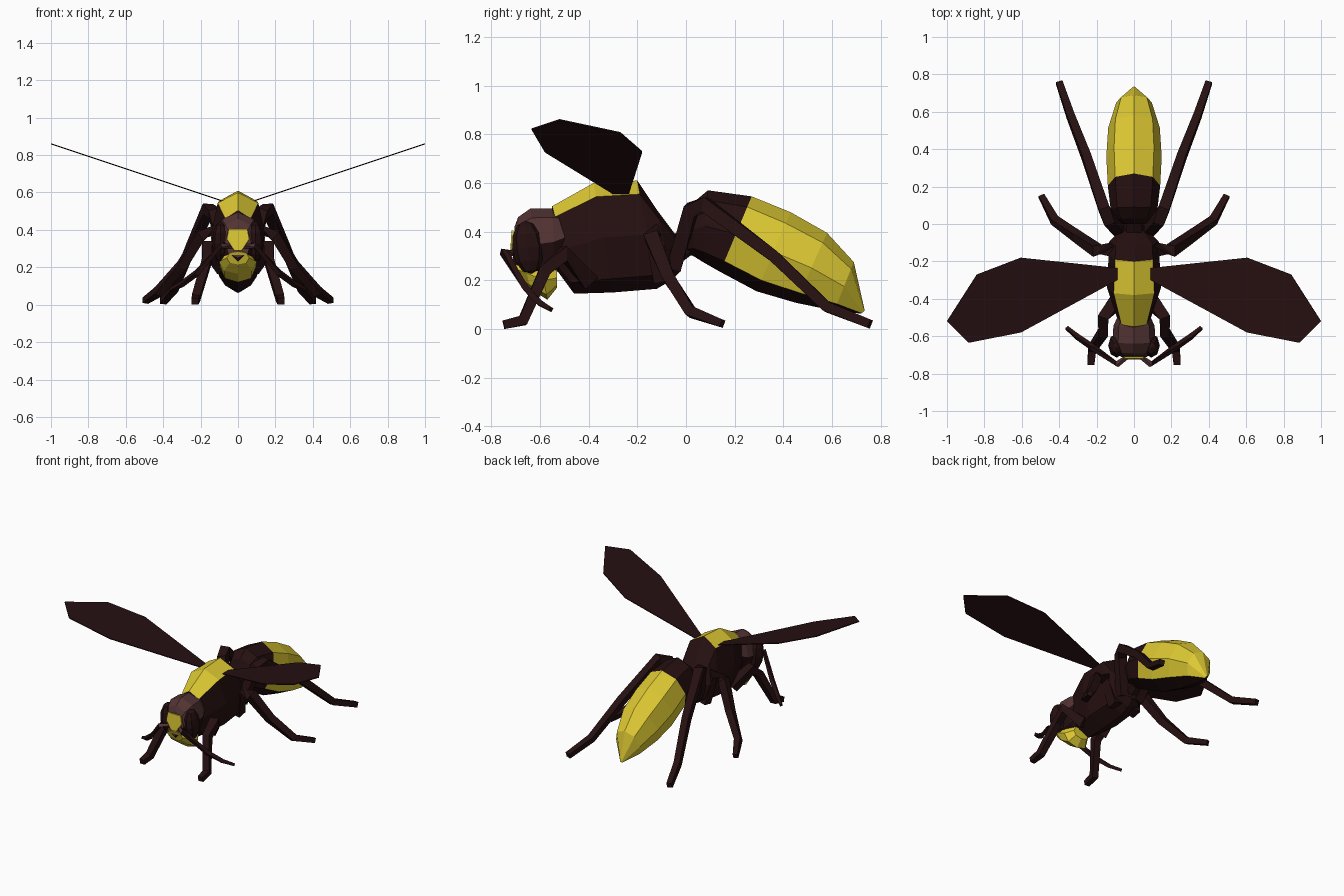
import bpy, bmesh
from mathutils import Vector, Matrix

if "Cube" in bpy.data.objects:
    bpy.data.objects.remove(bpy.data.objects["Cube"])


def material(name, rgb):
    m = bpy.data.materials.new(name)
    m.diffuse_color = (*rgb, 1)
    m.use_nodes = True
    m.node_tree.nodes["Principled BSDF"].inputs["Base Color"].default_value = m.diffuse_color
    return m


DARK = material("dark_brown", (0.019, 0.005, 0.0055))
YELLOW = material("yellow", (0.72, 0.58, 0.033))
BROWN = material("mid_brown", (0.085, 0.033, 0.033))


def finish(name, bm, mats, mirror=False, thickness=0):
    bmesh.ops.recalc_face_normals(bm, faces=bm.faces)
    me = bpy.data.meshes.new(name)
    bm.to_mesh(me)
    bm.free()
    for m in mats:
        me.materials.append(m)
    ob = bpy.data.objects.new(name, me)
    bpy.context.collection.objects.link(ob)
    if thickness:
        s = ob.modifiers.new("Solidify", 'SOLIDIFY')
        s.thickness, s.offset = thickness, 0
    if mirror:
        ob.modifiers.new("Mirror", 'MIRROR').use_clip = False
    return ob


def skin(bm, rings, rule=lambda i, j: 0):
    """Join rings of vertices into a capped tube, colouring by segment and sector."""
    n = len(rings[0])
    for i in range(len(rings) - 1):
        for j in range(n):
            k = (j + 1) % n
            f = bm.faces.new((rings[i][j], rings[i][k], rings[i + 1][k], rings[i + 1][j]))
            f.material_index = rule(i, j)
    bm.faces.new(rings[0])
    bm.faces.new(rings[-1])


def body(name, stations, mats, k=0.74, rule=lambda i, j: 0):
    """Eight-sided loft; station = top y, top z, bottom y, bottom z, half width."""
    section = [(0, 1), (k, k), (1, 0), (k, -k), (0, -1), (-k, -k), (-1, 0), (-k, k)]
    bm = bmesh.new()
    rings = []
    for yt, zt, yb, zb, w in stations:
        mid = Vector((0, (yt + yb) / 2, (zt + zb) / 2))
        half = Vector((0, (yt - yb) / 2, (zt - zb) / 2))
        rings.append([bm.verts.new(mid + half * b + Vector((a * w, 0, 0))) for a, b in section])
    skin(bm, rings, rule)
    return finish(name, bm, mats)


def limb(name, path, mats, rule=lambda i, j: 0):
    """Square-section tube through (x, y, z, half thickness), mirrored in x."""
    bm = bmesh.new()
    pts = [Vector(p[:3]) for p in path]
    rings = []
    for i, p in enumerate(pts):
        t = Vector((0, 0, 0))
        if i > 0:
            t += (p - pts[i - 1]).normalized()
        if i < len(pts) - 1:
            t += (pts[i + 1] - p).normalized()
        t.normalize()
        a = Vector((1, 0, 0))
        a = (a - t * a.dot(t)).normalized()
        b = t.cross(a)
        r = path[i][3]
        ring = []
        for u, v in ((1, 1), (-1, 1), (-1, -1), (1, -1)):
            q = p + a * u * r + b * v * r
            q.z = max(q.z, 0)
            ring.append(bm.verts.new(q))
        rings.append(ring)
    skin(bm, rings, rule)
    return finish(name, bm, mats, mirror=True)


# Thorax with yellow back plate
body("thorax", [
    (-0.56, 0.46, -0.53, 0.24, 0.06),
    (-0.55, 0.505, -0.46, 0.145, 0.09),
    (-0.38, 0.60, -0.30, 0.15, 0.145),
    (-0.20, 0.61, -0.12, 0.165, 0.135),
    (-0.12, 0.49, -0.06, 0.20, 0.13),
    (-0.03, 0.37, -0.02, 0.24, 0.06)], [DARK, YELLOW], 0.75,
    lambda i, j: 1 if j in (0, 7) and i in (1, 2) else 0)

# Waist
body("waist", [(-0.07, 0.38, -0.05, 0.25, 0.06),
               (0.03, 0.43, 0.03, 0.31, 0.05)], [DARK])

# Abdomen: dark front and underside, yellow elsewhere
body("abdomen", [
    (0.00, 0.43, 0.00, 0.31, 0.06),
    (0.03, 0.52, 0.03, 0.30, 0.10),
    (0.09, 0.57, 0.07, 0.275, 0.125),
    (0.27, 0.545, 0.14, 0.235, 0.14),
    (0.43, 0.48, 0.29, 0.155, 0.148),
    (0.58, 0.395, 0.45, 0.108, 0.138),
    (0.69, 0.275, 0.61, 0.075, 0.095),
    (0.735, 0.075, 0.72, 0.063, 0.008)], [DARK, YELLOW], 0.72,
    lambda i, j: 1 if i >= 3 and j not in (3, 4) else 0)

# Head
body("head", [
    (-0.50, 0.48, -0.50, 0.27, 0.09),
    (-0.55, 0.495, -0.54, 0.22, 0.11),
    (-0.64, 0.495, -0.61, 0.20, 0.115),
    (-0.69, 0.46, -0.68, 0.20, 0.09),
    (-0.705, 0.42, -0.715, 0.25, 0.07)], [BROWN, DARK], 0.74,
    lambda i, j: 1 if j in (2, 3, 4, 5) else 0)

# Yellow lower face
body("lower_face", [
    (-0.53, 0.25, -0.53, 0.17, 0.06),
    (-0.60, 0.28, -0.57, 0.12, 0.095),
    (-0.67, 0.295, -0.64, 0.165, 0.10),
    (-0.722, 0.285, -0.695, 0.215, 0.06)], [YELLOW])

# Yellow forehead plate
bm = bmesh.new()
bm.faces.new([bm.verts.new((x, -0.712 - 0.06 * (0.42 - z), z)) for x, z in
              ((0.05, 0.405), (0.06, 0.35), (0.02, 0.29), (-0.02, 0.29), (-0.06, 0.35), (-0.05, 0.405))])
finish("forehead_plate", bm, [YELLOW], thickness=0.009)

# Eyes
bm = bmesh.new()
bmesh.ops.create_uvsphere(bm, u_segments=8, v_segments=6, radius=1,
                          matrix=Matrix.Translation((0.093, -0.65, 0.335))
                          @ Matrix.Rotation(0.12, 4, 'X') @ Matrix.Diagonal((0.045, 0.065, 0.11, 1)))
finish("eyes", bm, [DARK], mirror=True)

# Antennae, lighter at the base
limb("antennae", [
    (0.02, -0.70, 0.31, 0.011), (0.09, -0.75, 0.315, 0.013),
    (0.22, -0.66, 0.17, 0.013), (0.30, -0.605, 0.11, 0.012), (0.36, -0.555, 0.08, 0.009)],
    [DARK, BROWN], lambda i, j: 1 if i == 0 else 0)

# Legs
limb("front_legs", [
    (0.08, -0.40, 0.20, 0.035), (0.165, -0.50, 0.31, 0.03), (0.165, -0.58, 0.24, 0.025),
    (0.225, -0.67, 0.035, 0.022), (0.23, -0.75, 0.017, 0.018)], [DARK])
limb("middle_legs", [
    (0.07, -0.10, 0.20, 0.035), (0.12, -0.14, 0.40, 0.032), (0.20, -0.14, 0.375, 0.03),
    (0.30, -0.07, 0.21, 0.025), (0.425, 0.02, 0.07, 0.022), (0.495, 0.15, 0.022, 0.016)], [DARK])
limb("hind_legs", [
    (0.06, -0.05, 0.25, 0.03), (0.13, 0.02, 0.49, 0.03), (0.16, 0.08, 0.51, 0.03),
    (0.255, 0.36, 0.30, 0.024), (0.34, 0.58, 0.09, 0.021), (0.40, 0.757, 0.02, 0.018)], [DARK])

# Wings rise outward in a straight plane
bm = bmesh.new()
bm.faces.new([bm.verts.new((x, y, 0.56 + (x - 0.1) / 3)) for x, y in
              ((0.09, -0.235), (0.605, -0.18), (0.84, -0.27), (1.0, -0.52),
               (0.885, -0.635), (0.605, -0.58), (0.09, -0.30))])
finish("wings", bm, [DARK], mirror=True, thickness=0.006)
